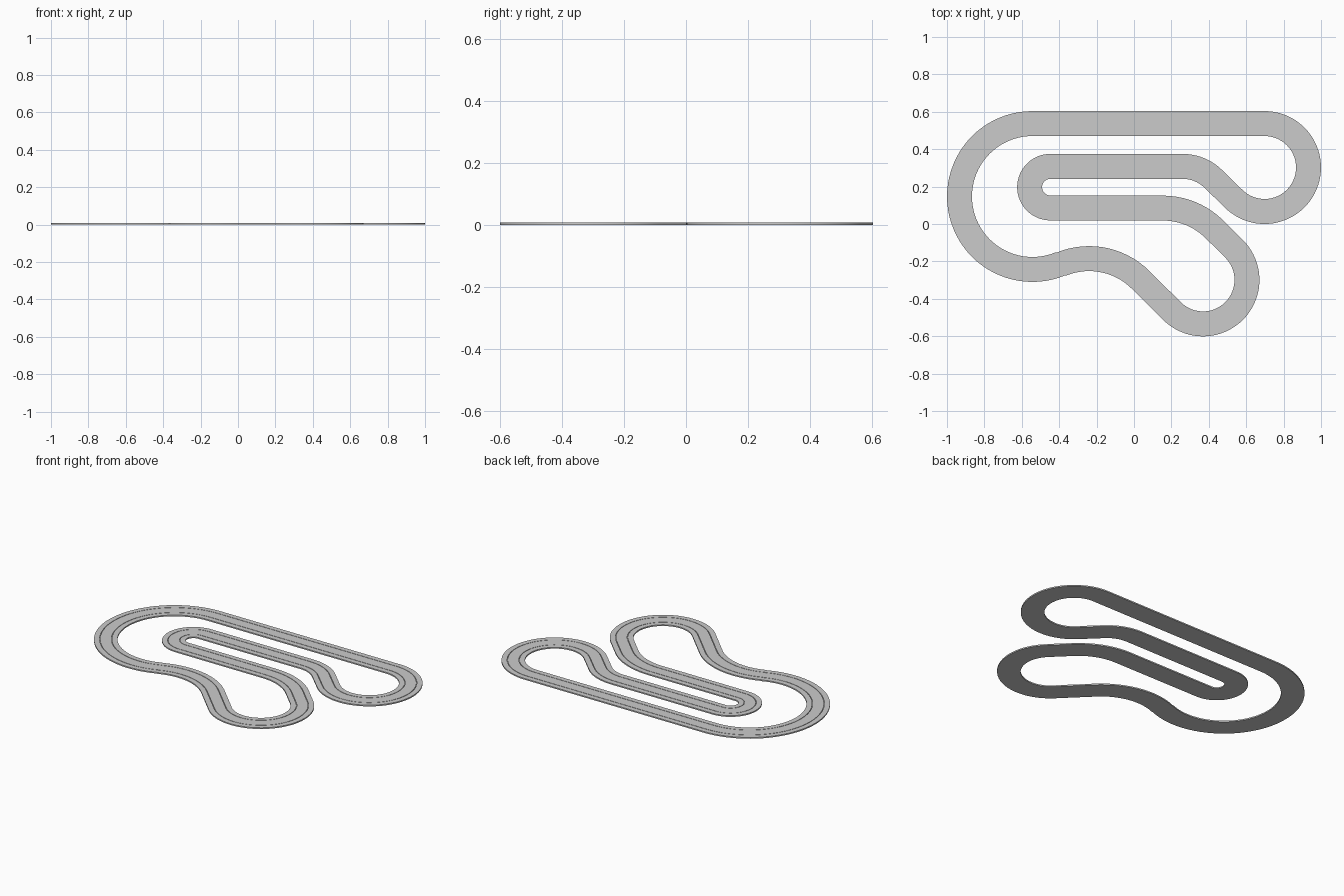
import bpy, bmesh, math

if "Cube" in bpy.data.objects:
    bpy.data.objects.remove(bpy.data.objects["Cube"])

HALF = 0.0667      # half track width
T = 0.008          # thickness
SLOT = 0.0333      # lane slot offset from the centre line
SW = 0.0016        # half slot width
SD = 0.004         # slot floor height

# Curves of the circuit: centre x, y, radius, start angle, end angle (straights join them)
ARCS = [
    (0.698, 0.302, 0.235, 90, -135),
    (0.260, 0.073, 0.235, 45, 90),
    (-0.447, 0.197, 0.111, 90, 270),
    (0.155, -0.305, 0.390, 90, 45),
    (0.369, -0.299, 0.235, 45, -135),
    (-0.240, -0.575, 0.390, 45, 112.5),
    (-0.543, 0.147, 0.390, -67.5, -270),
]

# Cross-section: flat slab with two lane slots (offset to the left, height)
PROFILE = [(-HALF, 0), (-HALF, T)]
for s in (-SLOT, SLOT):
    PROFILE += [(s - SW, T), (s - SW, SD), (s + SW, SD), (s + SW, T)]
PROFILE += [(HALF, T), (HALF, 0)]


def stations():
    """Centre-line points with their left-hand normals."""
    for cx, cy, r, a0, a1 in ARCS:
        n = math.ceil(abs(a1 - a0) / 4.5)
        side = 1 if a1 < a0 else -1
        for i in range(n + 1):
            a = math.radians(a0 + (a1 - a0) * i / n)
            c, s = math.cos(a), math.sin(a)
            yield cx + r * c, cy + r * s, side * c, side * s


# Sweep the cross-section round the closed circuit
bm = bmesh.new()
rings = [[bm.verts.new((x + nx * o, y + ny * o, z)) for o, z in PROFILE]
         for x, y, nx, ny in stations()]
m = len(PROFILE)
for i, ring in enumerate(rings):
    nxt = rings[(i + 1) % len(rings)]
    for j in range(m):
        k = (j + 1) % m
        bm.faces.new((ring[j], ring[k], nxt[k], nxt[j]))
bmesh.ops.recalc_face_normals(bm, faces=bm.faces)
mesh = bpy.data.meshes.new("race_track")
bm.to_mesh(mesh)
bm.free()
track = bpy.data.objects.new("race_track", mesh)
bpy.context.collection.objects.link(track)

# Smooth the curved side walls, keep the slab edges sharp
bpy.context.view_layer.objects.active = track
track.select_set(True)
bpy.ops.object.shade_smooth_by_angle(angle=math.radians(30))
